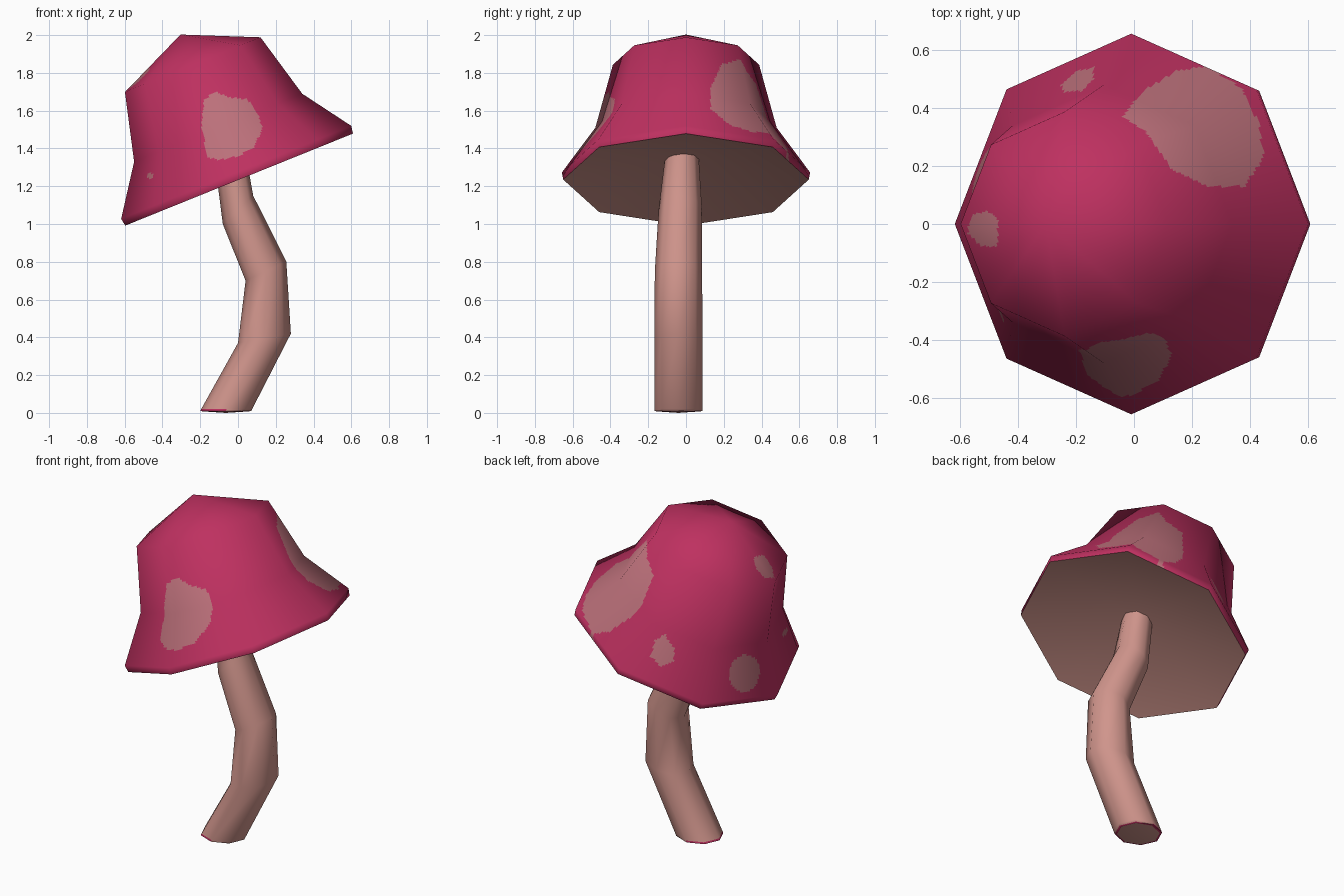
import bpy, math
from mathutils import Vector, Matrix

if "Cube" in bpy.data.objects:
    bpy.data.objects.remove(bpy.data.objects["Cube"])


def material(name, rgb):
    m = bpy.data.materials.new(name)
    m.diffuse_color = (*rgb, 1)
    m.use_nodes = True
    m.node_tree.nodes["Principled BSDF"].inputs["Base Color"].default_value = m.diffuse_color
    return m


CRIMSON = material("crimson", (0.515, 0.030, 0.117))
SPOT = material("dusty_pink_spot", (0.50, 0.162, 0.195))
FLESH = material("pale_stem", (0.631, 0.300, 0.262))


def make_object(name, verts, faces, mats):
    me = bpy.data.meshes.new(name)
    me.from_pydata(verts, [], faces)
    for m in mats:
        me.materials.append(m)
    me.update()
    ob = bpy.data.objects.new(name, me)
    bpy.context.collection.objects.link(ob)
    return ob


def skin(rows, n):
    """Quads between stacked rings of n indices (outward, rows going up)."""
    return [(r * n + j, r * n + (j + 1) % n, (r + 1) * n + (j + 1) % n, (r + 1) * n + j)
            for r in range(rows - 1) for j in range(n)]


# Cap frame: tilted upwards to the right
TILT = Matrix.Translation((0, 0, 1.25)) @ Matrix.Rotation(math.radians(-22), 4, 'Y')
SIDES, SUB = 8, 36

# Cap profile: radius, height, smooth normal (outward, up), rows to next point
PROFILE = [(0.650, -0.016, 1.00, -0.30, 3),
           (0.657, 0.025, 0.90, 0.40, 24),
           (0.480, 0.280, 0.90, 0.42, 28),
           (0.387, 0.640, 0.76, 0.65, 30),
           (0.000, 0.812, 0.00, 1.00, 0)]

# Spot outlines, seen from the front (x, z) and from the top (x, y)
FRONT_SPOT = [(-.18, 1.66), (-.12, 1.70), (-.04, 1.67), (.05, 1.66), (.11, 1.58), (.13, 1.5),
              (.08, 1.40), (0, 1.36), (-.1, 1.34), (-.16, 1.35), (-.18, 1.45), (-.195, 1.5)]
RIGHT_SPOT = [(-.04, .37), (.03, .46), (.15, .53), (.25, .545), (.37, .47), (.43, .35),
              (.45, .23), (.38, .13), (.25, .13), (.13, .19), (.04, .32)]
BACK_SPOT = [(-.25, .48), (-.2, .53), (-.14, .54), (-.14, .50), (-.18, .46), (-.24, .455)]
CROWN_SPOT = [(-.575, -.03), (-.56, .03), (-.51, .045), (-.47, .02), (-.47, -.08), (-.53, -.075)]


def inside(px, py, poly):
    hit = False
    for (ax, ay), (bx, by) in zip(poly, poly[1:] + poly[:1]):
        if (ay > py) != (by > py) and px < ax + (py - ay) * (bx - ax) / (by - ay):
            hit = not hit
    return hit


def is_spot(p):
    return ((p.y < 0 and inside(p.x, p.z, FRONT_SPOT))
            or (p.y < 0 and math.hypot(p.x + .465, p.z - 1.255) < .016)
            or inside(p.x, p.y, RIGHT_SPOT)
            or inside(p.x, p.y, BACK_SPOT)
            or (p.z > 1.65 and inside(p.x, p.y, CROWN_SPOT))
            or (p - Vector((-.53, .18, 1.20))).length < .105)


def corner(j):
    a = 2 * math.pi * j / SIDES
    return Vector((math.cos(a), math.sin(a)))


outline = [corner(j).lerp(corner(j + 1), k / SUB) for j in range(SIDES) for k in range(SUB)]
N = len(outline)

# Cap: eight-sided bell with painted spots
verts, normals, rows = [], [], 0
for p, q in zip(PROFILE, PROFILE[1:]):
    for i in range(p[4]):
        r, h, no, nu = [a + (b - a) * i / p[4] for a, b in zip(p[:4], q[:4])]
        for o in outline:
            d = o.normalized()
            verts.append((o.x * r, o.y * r, h))
            normals.append(Vector((d.x * no, d.y * no, nu)).normalized())
        rows += 1
faces = skin(rows, N)
apex = len(verts)
verts.append((0, 0, PROFILE[-1][1]))
normals.append(Vector((0, 0, 1)))
faces += [((rows - 1) * N + j, (rows - 1) * N + (j + 1) % N, apex) for j in range(N)]
cap = make_object("mushroom_cap", verts, faces, [CRIMSON, SPOT])
cap.matrix_world = TILT
for f in cap.data.polygons:
    f.use_smooth = True
    f.material_index = int(is_spot(TILT @ f.center))
cap.data.normals_split_custom_set_from_vertices(normals)

# Underside: shallow hollow closing the cap
under = [(*(corner(j) * 0.65), -0.016) for j in range(SIDES)] + [(0, 0, 0.115)]
gills = make_object("cap_underside", under,
                    [((j + 1) % SIDES, j, SIDES) for j in range(SIDES)], [FLESH])
gills.matrix_world = TILT
for f in gills.data.polygons:
    f.use_smooth = True

# Stem: bent eight-sided tube; centre, x radius, y radius, ring tilt
RINGS = [(-.065, -.04, .010, .135, .128, 0),
         (-.060, -.04, .020, .135, .128, 0),
         (.140, -.04, .395, .142, .128, 10),
         (.148, -.04, .750, .119, .125, 25),
         (.000, -.03, 1.075, .110, .115, 43),
         (-.050, -.02, 1.410, .083, .084, 15)]
verts = []
for x, y, z, rx, ry, t in RINGS:
    t = math.radians(t)
    for j in range(8):
        c = corner(j)
        verts.append((x + c.x * rx * math.cos(t), y + c.y * ry, z + c.x * rx * math.sin(t)))
faces = skin(len(RINGS), 8)
base = len(verts)
verts += [(-.065 + corner(j).x * .122, -.04 + corner(j).y * .116, .008) for j in range(8)]
verts.append((-.065, -.04, 0))
foot = len(faces)
faces += [(base + j, base + (j + 1) % 8, (j + 1) % 8, j) for j in range(8)]
faces += [(base + (j + 1) % 8, base + j, base + 8) for j in range(8)]
faces.append(tuple(range(base - 8, base)))
stem = make_object("stem", verts, faces, [FLESH, CRIMSON])
for f in stem.data.polygons:
    # thin crimson edge around the foot
    edge = foot <= f.index < foot + 8
    f.material_index = int(edge or (f.index < 8 and f.center.x < -.07))
bpy.context.view_layer.objects.active = stem
stem.select_set(True)
bpy.ops.object.shade_smooth_by_angle(angle=math.radians(58))
